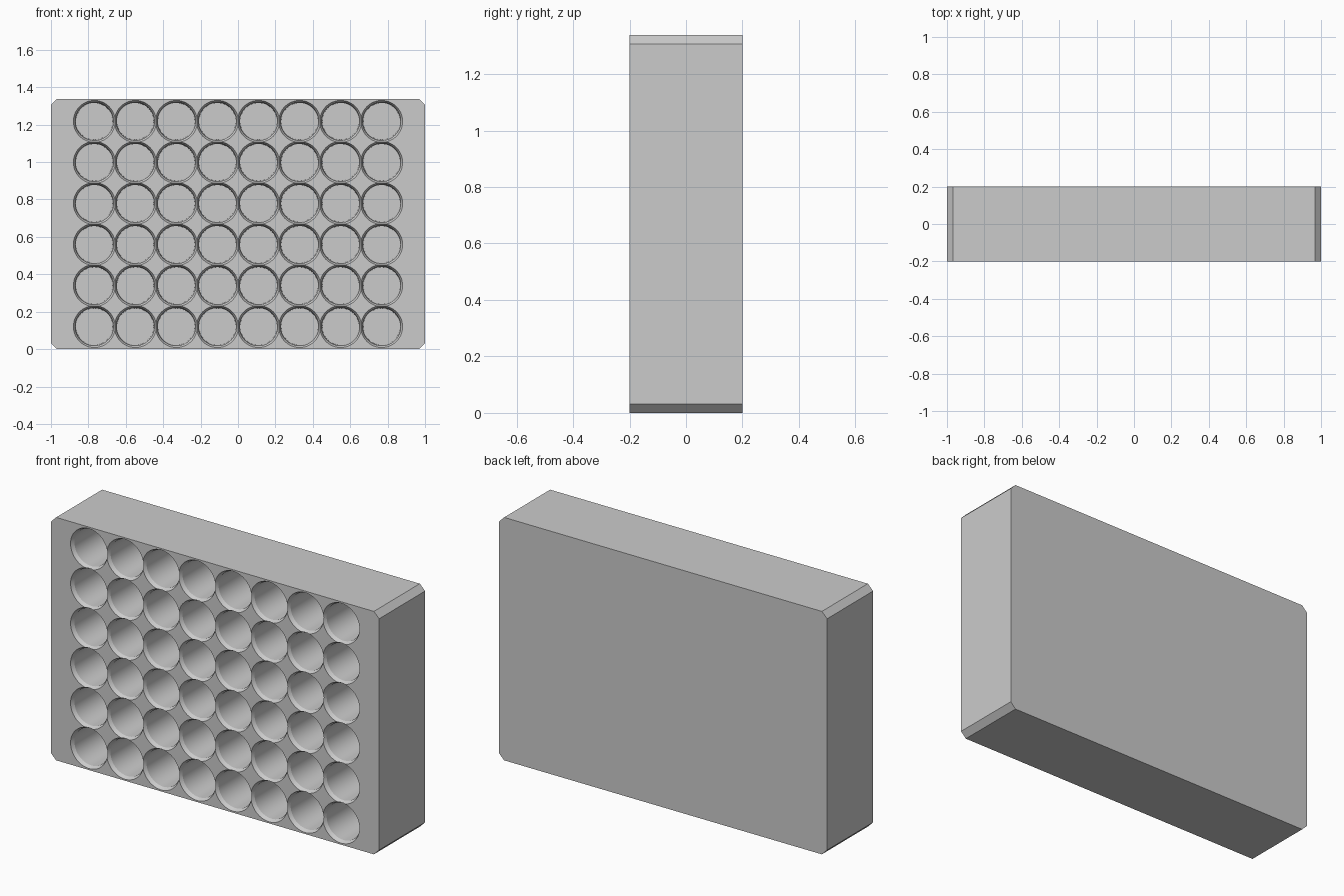
import bpy, bmesh, math

if "Cube" in bpy.data.objects:
    bpy.data.objects.remove(bpy.data.objects["Cube"])

W, D, H, C = 2.0, 0.4, 1.338, 0.032     # block size and corner chamfer
COLS, ROWS, PITCH = 8, 6, 0.2195        # well grid
SIDES = 48


def make_object(name, bm):
    bmesh.ops.recalc_face_normals(bm, faces=bm.faces)
    mesh = bpy.data.meshes.new(name)
    bm.to_mesh(mesh)
    bm.free()
    obj = bpy.data.objects.new(name, mesh)
    bpy.context.collection.objects.link(obj)
    return obj


def add_well(bm, x, z):
    # (y, radius): flared mouth, then a slightly tapered bore with flat floor
    profile = [(-0.25, 0.112), (-0.198, 0.112), (-0.18, 0.102), (0.17, 0.0985)]
    rings = []
    for y, r in profile:
        rings.append([bm.verts.new((x + r * math.cos(2 * math.pi * i / SIDES), y,
                                    z + r * math.sin(2 * math.pi * i / SIDES)))
                      for i in range(SIDES)])
    for a, b in zip(rings, rings[1:]):
        for i in range(SIDES):
            j = (i + 1) % SIDES
            bm.faces.new((a[i], a[j], b[j], b[i]))
    bm.faces.new(rings[0])
    bm.faces.new(rings[-1])


# Block with four chamfered corners
bm = bmesh.new()
outline = [(-W/2 + C, 0), (W/2 - C, 0), (W/2, C), (W/2, H - C),
           (W/2 - C, H), (-W/2 + C, H), (-W/2, H - C), (-W/2, C)]
face = bm.faces.new([bm.verts.new((x, -D/2, z)) for x, z in outline])
ext = bmesh.ops.extrude_face_region(bm, geom=[face])
moved = [g for g in ext["geom"] if isinstance(g, bmesh.types.BMVert)]
bmesh.ops.translate(bm, verts=moved, vec=(0, D, 0))
block = make_object("well_block", bm)

# Wells cut in two checkerboard sets, because neighbouring rims just overlap
for parity in (0, 1):
    bm = bmesh.new()
    for c in range(COLS):
        for r in range(ROWS):
            if (c + r) % 2 == parity:
                add_well(bm, (c - (COLS - 1) / 2) * PITCH,
                         H / 2 + (r - (ROWS - 1) / 2) * PITCH)
    cutter = make_object("well_cutter", bm)
    cutter.hide_render = True
    bpy.context.view_layer.objects.active = block
    mod = block.modifiers.new("wells", 'BOOLEAN')
    mod.operation = 'DIFFERENCE'
    mod.solver = 'EXACT'
    mod.object = cutter
    bpy.ops.object.modifier_apply(modifier=mod.name)
    bpy.data.objects.remove(cutter)

# Smooth bores, crisp edges
bpy.ops.object.select_all(action='DESELECT')
block.select_set(True)
bpy.context.view_layer.objects.active = block
bpy.ops.object.shade_smooth_by_angle(angle=math.radians(25))
